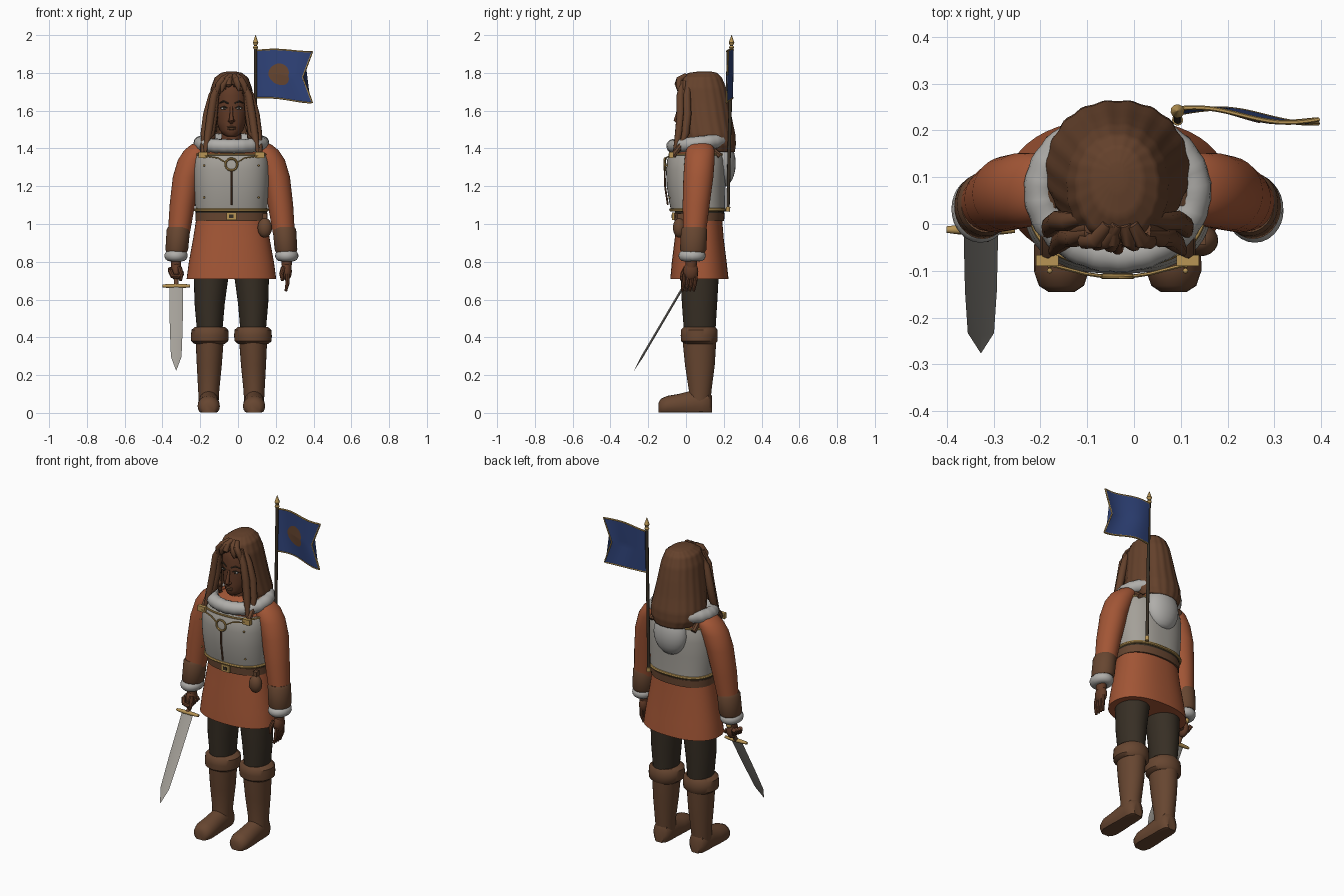
import bpy, bmesh, math
from mathutils import Vector

if "Cube" in bpy.data.objects:
    bpy.data.objects.remove(bpy.data.objects["Cube"])

CX = -0.035  # centre line of the figure


def mat(name, r, g, b):
    m = bpy.data.materials.new(name)
    m.diffuse_color = (r, g, b, 1)
    m.use_nodes = True
    m.node_tree.nodes["Principled BSDF"].inputs["Base Color"].default_value = m.diffuse_color
    return m


ORANGE = mat("rust_cloth", .36, .092, .036)
FUR = mat("pale_fur", .43, .42, .40)
STEEL = mat("steel", .37, .35, .315)
BLUE = mat("blue_cloth", .028, .055, .19)
BROWN = mat("brown_leather", .135, .061, .03)
HAIR = mat("brown_hair", .13, .054, .025)
SKIN = mat("skin", .12, .043, .02)
DARK = mat("dark_cloth", .038, .028, .018)
GOLD = mat("brass", .48, .30, .09)


def skin_rings(name, rings, m, closed=False, cap=True):
    """Join equal point loops into one surface."""
    bm = bmesh.new()
    vs = [[bm.verts.new(p) for p in r] for r in rings]
    n, k = len(vs[0]), len(vs)
    for i in range(k if closed else k - 1):
        a, b = vs[i], vs[(i + 1) % k]
        for j in range(n):
            bm.faces.new((a[j], a[(j + 1) % n], b[(j + 1) % n], b[j]))
    if cap and not closed:
        bm.faces.new(vs[0])
        bm.faces.new(vs[-1])
    bmesh.ops.recalc_face_normals(bm, faces=bm.faces)
    me = bpy.data.meshes.new(name)
    bm.to_mesh(me)
    bm.free()
    ob = bpy.data.objects.new(name, me)
    bpy.context.collection.objects.link(ob)
    me.materials.append(m)
    return ob


def loft(name, rows, m, n=32, e=2.0, sub=1, wave=0, k=9, cap=True):
    """Rows are z, x centre, half width, front y, back y."""
    full = []
    for a, b in zip(rows, rows[1:]):
        full += [[p + (q - p) * t / sub for p, q in zip(a, b)] for t in range(sub)]
    full.append(rows[-1])
    rings = []
    for z, cx, rx, y0, y1 in full:
        ring = []
        for j in range(n):
            t = 2 * math.pi * j / n
            c, s = math.cos(t), math.sin(t)
            w = 1 + wave * math.sin(k * t)
            ring.append((cx + w * rx * math.copysign(abs(c) ** (2 / e), c),
                         (y0 + y1) / 2 + w * (y1 - y0) / 2 * math.copysign(abs(s) ** (2 / e), s), z))
        rings.append(ring)
    return skin_rings(name, rings, m, cap=cap)


def tube(name, pts, radii, m, n=10, closed=False):
    pts = [Vector(p) for p in pts]
    k = len(pts)
    if not isinstance(radii, (list, tuple)):
        radii = [radii] * k
    rings, u = [], None
    for i, p in enumerate(pts):
        a = pts[(i - 1) % k] if closed or i else p
        b = pts[(i + 1) % k] if closed or i < k - 1 else p
        d = (b - a).normalized()
        if u is None:
            u = d.orthogonal()
        u = (u - d * u.dot(d)).normalized()
        v = d.cross(u)
        rings.append([p + radii[i] * (u * math.cos(2 * math.pi * j / n) + v * math.sin(2 * math.pi * j / n))
                      for j in range(n)])
    return skin_rings(name, rings, m, closed)


def blob(name, c, s, m, seg=20):
    rings = []
    for i in range(1, 12):
        t = math.pi * i / 12
        rings.append([(c[0] + s[0] * math.sin(t) * math.cos(2 * math.pi * j / seg),
                       c[1] + s[1] * math.sin(t) * math.sin(2 * math.pi * j / seg),
                       c[2] + s[2] * math.cos(t)) for j in range(seg)])
    return skin_rings(name, rings, m)


def box(name, c, s, m):
    q = [(-1, -1), (1, -1), (1, 1), (-1, 1)]
    return skin_rings(name, [[(c[0] + a * s[0], c[1] + b * s[1], c[2] + h * s[2]) for a, b in q]
                             for h in (-1, 1)], m)


def oval(c, rx, ry, dz=0, n=48):
    return [(c[0] + rx * math.cos(2 * math.pi * i / n), c[1] + ry * math.sin(2 * math.pi * i / n),
             c[2] + dz * math.sin(2 * math.pi * i / n)) for i in range(n)]


# legs, boots, arms and hands in pairs
for s, side in ((-1, "right"), (1, "left")):
    X = lambda d: CX + s * d
    loft(side + "_trouser", [(.42, X(.115), .066, -.01, .155), (.58, X(.115), .08, -.022, .165),
                             (.76, X(.105), .095, -.03, .175)], DARK)
    loft(side + "_boot_shaft", [(.05, X(.12), .052, .01, .13), (.12, X(.12), .056, .015, .135),
                                (.25, X(.117), .066, -.005, .152), (.38, X(.115), .074, -.018, .16)], BROWN)
    loft(side + "_boot_cuff", [(.365, X(.115), .08, -.01, .155), (.38, X(.115), .098, -.026, .167),
                               (.41, X(.114), .1, -.028, .168), (.44, X(.114), .097, -.026, .166),
                               (.456, X(.114), .078, -.012, .155)], BROWN)
    foot = []
    for y, w, h in ((-.145, .028, .055), (-.132, .048, .075), (-.1, .059, .09), (-.04, .058, .1),
                    (.02, .054, .115), (.08, .054, .13), (.12, .048, .12), (.137, .028, .09)):
        foot.append([(X(.12) + w * math.cos(math.pi * j / 10), y,
                      max(.002, h * (.4 + .6 * math.sin(math.pi * j / 10)))) for j in range(20)])
    skin_rings(side + "_boot_foot", foot, BROWN)

    loft(side + "_sleeve", [(.95, X(.278), .058, -.015, .105), (1.1, X(.26), .067, -.018, .125),
                            (1.25, X(.236), .074, -.014, .145), (1.34, X(.205), .078, -.008, .152),
                            (1.39, X(.178), .072, .0, .152), (1.42, X(.155), .058, .015, .14),
                            (1.44, X(.135), .03, .04, .11)], ORANGE)
    loft(side + "_leather_cuff", [(.85, X(.29), .054, -.025, .1), (.865, X(.289), .06, -.032, .108),
                                  (.97, X(.281), .062, -.026, .112), (.985, X(.28), .054, -.018, .105)], BROWN)
    tube(side + "_fur_cuff", oval((X(.293), .032, .832), .032, .042, 0, 28), .03, FUR, 12, True)
    loft(side + "_wrist", [(.77, X(.293), .026, -.002, .055), (.87, X(.293), .03, .0, .07)], SKIN)
    blob(side + "_palm", (X(.292), .025, .75), (.028, .04, .05), SKIN)
    for i in range(4):
        y = -.008 + i * .02
        if s > 0:
            tube("left_finger", [(X(.297), y, .735), (X(.298), y - .004, .69), (X(.288), y - .012, .645)],
                 [.011, .011, .007], SKIN, 8)
        else:
            tube("right_finger", [(X(.325), y + .004, .755 + i * .004), (X(.312), y - .012, .725 + i * .004),
                                  (X(.28), y - .018, .72 + i * .004), (X(.262), y, .735 + i * .004)],
                 .013, SKIN, 8)
    tube(side + "_thumb", [(X(.275), .0, .77), (X(.265), -.018, .735), (X(.27), -.025, .70)],
         [.013, .012, .008], SKIN, 8)

# tunic, belt and body armour
loft("tunic_skirt", [(.71, CX, .237, -.083, .225), (.8, CX, .225, -.075, .215), (.92, CX, .203, -.06, .2),
                     (1.04, CX, .184, -.048, .19)], ORANGE, 48, 2.3)
loft("tunic_chest", [(1.0, CX, .18, -.045, .19), (1.25, CX, .19, -.07, .195), (1.36, CX, .185, -.06, .19),
                     (1.42, CX, .14, -.03, .17), (1.45, CX, .08, .0, .13)], ORANGE, 48, 2.3)
loft("waist_sash", [(1.04, CX, .188, -.055, .2), (1.085, CX, .19, -.06, .203)], DARK, 48, 2.3)
loft("belt", [(1.015, CX, .19, -.06, .202), (1.058, CX, .191, -.062, .204)], BROWN, 48, 2.3)
box("belt_buckle", (CX, -.065, 1.04), (.026, .009, .02), GOLD)
box("buckle_gap", (CX, -.075, 1.04), (.012, .002, .009), DARK)
PLATE = [(1.075, CX, .19, -.08, .208), (1.12, CX, .193, -.09, .208), (1.2, CX, .2, -.102, .21),
         (1.29, CX, .202, -.106, .212), (1.34, CX, .197, -.1, .208), (1.368, CX, .188, -.088, .2)]
loft("breastplate", PLATE, STEEL, 64, 2.5)


def rim(name, row, r):
    z, cx, rx, y0, y1 = row
    pts = []
    for i in range(64):
        c, q = math.cos(math.pi * i / 32), math.sin(math.pi * i / 32)
        pts.append((cx + rx * math.copysign(abs(c) ** .8, c),
                    (y0 + y1) / 2 + (y1 - y0) / 2 * math.copysign(abs(q) ** .8, q), z))
    tube(name, pts, r, GOLD, 8, True)


rim("plate_lower_rim", PLATE[0], .009)
rim("plate_upper_rim", PLATE[-1], .006)
ring = [(CX + .031 * math.cos(math.pi * i / 14), -.112, 1.315 + .031 * math.sin(math.pi * i / 14)) for i in range(28)]
tube("chest_ring", ring, .006, GOLD, 8, True)
tube("chest_cord", [(CX, -.113, 1.285), (CX, -.111, 1.2), (CX, -.096, 1.1)], .005, BROWN, 6)
for s in (-1, 1):
    tube("chest_chain", [(CX + s * .03, -.112, 1.325), (CX + s * .07, -.106, 1.35), (CX + s * .15, -.085, 1.362)],
         .004, GOLD, 6)
    box("shoulder_clasp", (CX + s * .15, -.078, 1.365), (.024, .012, .016), GOLD)
    tube("shoulder_strap", [(CX + s * .15, -.07, 1.36), (CX + s * .15, -.02, 1.425), (CX + s * .14, .07, 1.45),
                            (CX + s * .14, .18, 1.36)], .016, BROWN, 8)
    for z in (1.14, 1.31):
        blob("plate_rivet", (CX + s * .145, -.088 - .012 * (z > 1.2), z), (.006, .006, .006), GOLD, 8)
blob("belt_pouch", (.142, -.035, .98), (.038, .034, .052), BROWN)
box("pouch_loop", (.142, -.03, 1.03), (.012, .014, .025), BROWN)

# fur collar and the lowered hood behind it
tube("fur_collar", oval((CX, .07, 1.428), .163, .137, .016, 64),
     [.037 + .0015 * math.sin(i * 2.1) for i in range(64)], FUR, 14, True)
blob("hood", (CX, .195, 1.32), (.105, .068, .125), FUR, 28)

# head and face
loft("neck", [(1.38, CX, .06, .0, .12), (1.5, CX, .05, .01, .12)], SKIN, 24)
loft("head", [(1.462, CX, .022, -.02, .06), (1.472, CX, .042, -.032, .09), (1.495, CX, .062, -.037, .13),
              (1.54, CX, .078, -.038, .15), (1.6, CX, .087, -.036, .165), (1.68, CX, .089, -.04, .17),
              (1.74, CX, .075, -.025, .16), (1.775, CX, .04, .01, .12)], SKIN, 32)
tube("nose", [(CX, -.036, 1.62), (CX, -.046, 1.58), (CX, -.053, 1.55), (CX, -.038, 1.535)],
     [.007, .009, .013, .009], SKIN)
for z, h in ((1.513, .005), (1.504, .006)):
    blob("lip", (CX, -.036, z), (.024, .008, h), BROWN)
for s in (-1, 1):
    blob("nostril", (CX + s * .011, -.042, 1.546), (.008, .009, .007), SKIN, 10)
    blob("eye_white", (CX + s * .039, -.0265, 1.612), (.016, .006, .007), FUR)
    blob("iris", (CX + s * .038, -.0305, 1.612), (.0075, .004, .0072), DARK, 12)
    tube("eyelid", [(CX + s * .02, -.032, 1.613), (CX + s * .038, -.031, 1.622), (CX + s * .058, -.021, 1.614)],
         .003, DARK, 6)
    tube("eyebrow", [(CX + s * .016, -.037, 1.638), (CX + s * .042, -.031, 1.65), (CX + s * .065, -.018, 1.639)],
         [.004, .005, .002], DARK, 6)

# long hair with an opening for the face
hair = loft("hair", [(1.808, CX, .02, .07, .13), (1.8, CX, .055, .015, .165), (1.775, CX, .088, -.03, .19),
                     (1.72, CX, .108, -.053, .213), (1.65, CX, .119, -.05, .228), (1.55, CX, .137, -.042, .245),
                     (1.47, CX, .152, -.03, .262), (1.42, CX, .15, -.01, .264), (1.38, CX, .125, .02, .258)],
            HAIR, 96, 2.1, 5, .012, 19)
bm = bmesh.new()
bm.from_mesh(hair.data)
gone = []
for f in bm.faces:
    c = f.calc_center_median()
    w = .086 * min(1, max(0, (1.738 - c.z) / .07)) ** .5 + max(0, 1.5 - c.z) * .25
    if (c.y < .06 and abs(c.x - CX) < w) or (len(f.verts) > 4 and c.z < 1.5):
        gone.append(f)
bmesh.ops.delete(bm, geom=gone, context="FACES")
bm.to_mesh(hair.data)
bm.free()
sol = hair.modifiers.new("thickness", "SOLIDIFY")
sol.thickness = .018
for s in (-1, 1):
    for d, y, z in ((0, 0, 1.37), (.02, .035, 1.41), (-.014, .012, 1.44)):
        tube("side_lock", [(CX + s * .06, -.02 + y, 1.755), (CX + s * (.092 + d / 2), -.03 + y, 1.68),
                           (CX + s * (.108 + d), -.028 + y, 1.58), (CX + s * (.122 + d), -.038 + y, 1.48),
                           (CX + s * (.142 + d / 2), -.062 + y, z)], [.012, .02, .022, .021, .008], HAIR)
for a, b, z in ((.0, -.045, 1.7), (-.02, -.07, 1.68), (.015, .035, 1.705), (.03, .068, 1.68), (-.01, -.015, 1.725)):
    tube("fringe_lock", [(CX + a, .0, 1.785), (CX + (a + b) / 2, -.035, 1.765), (CX + b, -.047 + abs(b) * .15, 1.735),
                         (CX + b * 1.15, -.05 + abs(b) * .25, z)], [.014, .018, .017, .005], HAIR)

# sword, pointing forward and down
A, B = Vector((CX - .292, -.012, .672)), Vector((CX - .292, -.275, .225))
D = (B - A).normalized()
N = Vector((1, 0, 0)).cross(D)
blade = []
for t, w in ((0, .037), (.5, .034), (.84, .028), (1, .001)):
    p = A.lerp(B, t)
    h = .006 if t < 1 else .0005
    blade.append([p + Vector((w, 0, 0)), p + N * h, p - Vector((w, 0, 0)), p - N * h])
skin_rings("sword_blade", blade, STEEL)
tube("sword_guard", [A + Vector((d, 0, 0)) for d in (-.073, -.05, 0, .05, .073)],
     [.007, .01, .012, .01, .007], GOLD)
tube("sword_grip", [A, A - D * .13], .012, BROWN)
blob("sword_pommel", A - D * .135, (.016, .016, .016), GOLD, 12)

# banner on a back pole
tube("banner_pole", [(.093, .222, 1.07), (.093, .241, 1.95)], .009, DARK)
tube("pole_foot", [(.093, .222, 1.065), (.093, .2225, 1.09)], .012, GOLD)
tube("pole_finial", [(.093, .241, z) for z in (1.925, 1.935, 1.945, 1.96, 2.0)], [.009, .014, .008, .015, .001], GOLD)


def cloth(u, v, off=0):
    edge = .342 + .051 * abs(2 * v - 1)
    x = .1 + (edge - .1) * u
    y = .238 + .012 * math.sin(u * 5.2 + .4 + (v - .5) * .9) - .012 * u + off
    z = 1.668 + .25 * v - .02 * u * (1 - v) + .006 * math.sin(u * 5)
    return x, y, z


T = .003
flag = [[cloth(i / 24, v / 16, -T) for v in range(17)] + [cloth(i / 24, v / 16, T) for v in range(16, -1, -1)]
        for i in range(25)]
skin_rings("banner_cloth", flag, BLUE)
edge = [cloth(i / 20, 0) for i in range(20)] + [cloth(1, i / 16) for i in range(16)]
edge += [cloth(1 - i / 20, 1) for i in range(21)]
tube("banner_trim", edge, .005, GOLD, 6)
disc = []
for r in (.0005, .02, .04, .055):
    disc.append([cloth(.47 + r * math.cos(math.pi * j / 16) / .25, .5 + r * math.sin(math.pi * j / 16) / .25, -T - .002)
                 for j in range(32)])
skin_rings("banner_emblem", disc, BROWN, cap=False)

# smooth shading with sharp edges kept
for ob in bpy.context.collection.objects:
    ob.select_set(True)
    bpy.context.view_layer.objects.active = ob
bpy.ops.object.shade_smooth_by_angle(angle=math.radians(42))
